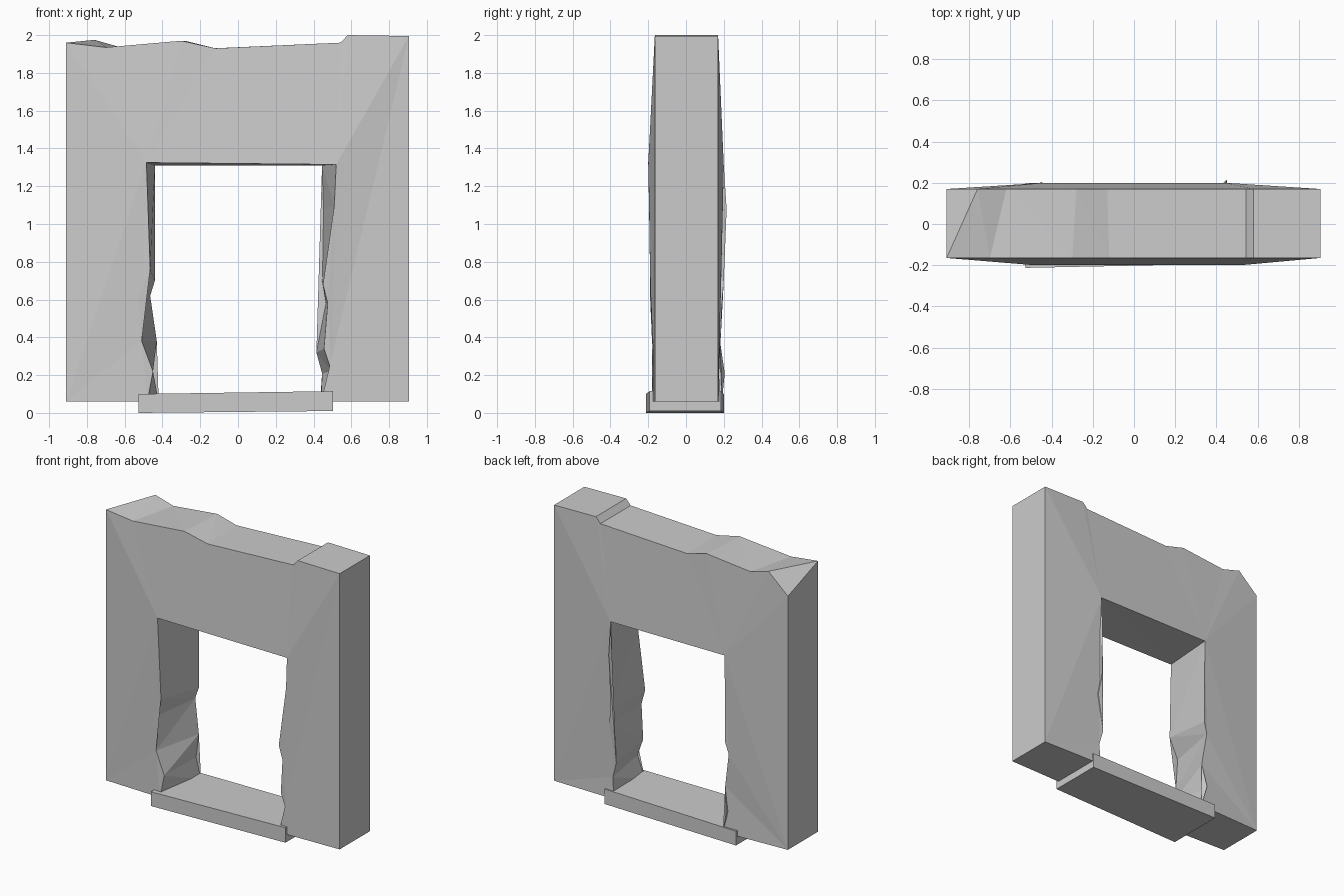
import bpy, bmesh
from mathutils import Vector

if "Cube" in bpy.data.objects:
    bpy.data.objects.remove(bpy.data.objects["Cube"])


def finish(bm, name):
    bmesh.ops.triangulate(bm, faces=bm.faces[:])
    bmesh.ops.recalc_face_normals(bm, faces=bm.faces[:])
    me = bpy.data.meshes.new(name)
    bm.to_mesh(me)
    bm.free()
    ob = bpy.data.objects.new(name, me)
    bpy.context.collection.objects.link(ob)
    return ob


bm = bmesh.new()


def column(points):
    return [bm.verts.new(p) for p in points]


def outline(xz, y):
    return column([(x, y, z) for x, z in xz])


def strip(a, b):
    for i in range(len(a) - 1):
        bm.faces.new((a[i], a[i + 1], b[i + 1], b[i]))


# worn top edge, front and back
F, B = -0.165, 0.17
top_f = outline([(-.91, 1.96), (-.70, 1.935), (-.30, 1.97), (-.12, 1.93),
                 (.545, 1.96), (.58, 2.0), (.905, 1.995)], F)
top_b = outline([(-.76, 1.975), (-.62, 1.935), (-.28, 1.97), (-.13, 1.93),
                 (.545, 1.96), (.58, 2.0), (.905, 1.995)], B)
chip, = outline([(-.91, 1.84)], B)
foot_f = outline([(-.91, .06), (.905, .06)], F)
foot_b = outline([(-.91, .06), (.905, .06)], B)

# ragged opening jambs, from top to bottom
left_f = column([(-.485, -.20, 1.325), (-.465, -.19, .76), (-.53, -.19, .61),
                 (-.51, -.18, .38), (-.45, -.175, .22), (-.48, -.18, .06)])
left_b = column([(-.44, .20, 1.31), (-.44, .195, .70), (-.465, .19, .62),
                 (-.43, .18, .38), (-.455, .205, .21), (-.42, .19, .06)])
right_f = column([(.52, -.20, 1.315), (.51, -.195, 1.10), (.45, -.19, .68),
                  (.475, -.185, .58), (.455, -.175, .34), (.495, -.17, .22), (.44, -.175, .06)])
right_b = column([(.445, .20, 1.31), (.45, .215, 1.08), (.445, .20, .70),
                  (.465, .19, .58), (.415, .18, .32), (.445, .175, .21), (.435, .18, .06)])

# top surface with the chipped back corner, outer sides and feet
strip(top_f, top_b)
bm.faces.new((top_f[0], top_b[0], chip))
bm.faces.new((top_f[0], chip, foot_b[0], foot_f[0]))
bm.faces.new((top_f[-1], top_b[-1], foot_b[1], foot_f[1]))
bm.faces.new((foot_f[0], foot_b[0], left_b[-1], left_f[-1]))
bm.faces.new((foot_f[1], foot_b[1], right_b[-1], right_f[-1]))

# jamb surfaces and underside of the lintel
strip(left_f, left_b)
strip(right_f, right_b)
bm.faces.new((left_f[0], right_f[0], right_b[0], left_b[0]))

# front and back faces: two legs and a lintel each
for top, foot, left, right in ((top_f, foot_f, left_f, right_f),
                               ([chip] + top_b, foot_b, left_b, right_b)):
    bm.faces.new([top[0]] + left + [foot[0]])
    bm.faces.new([top[-1]] + right + [foot[1]])
    bm.faces.new(top + [right[0], left[0]])
finish(bm, "stone_wall_with_opening")

# slightly skewed threshold slab
bm = bmesh.new()
bmesh.ops.create_cube(bm, size=1)
for v in bm.verts:
    r = v.co.x > 0
    x = .503 if r else -.528
    y = (-.192 if r else -.213) if v.co.y < 0 else (.185 if r else .20)
    z = (.115 if r else .10) if v.co.z > 0 else (.01 if r else 0)
    v.co = Vector((x, y, z))
finish(bm, "threshold_slab")
